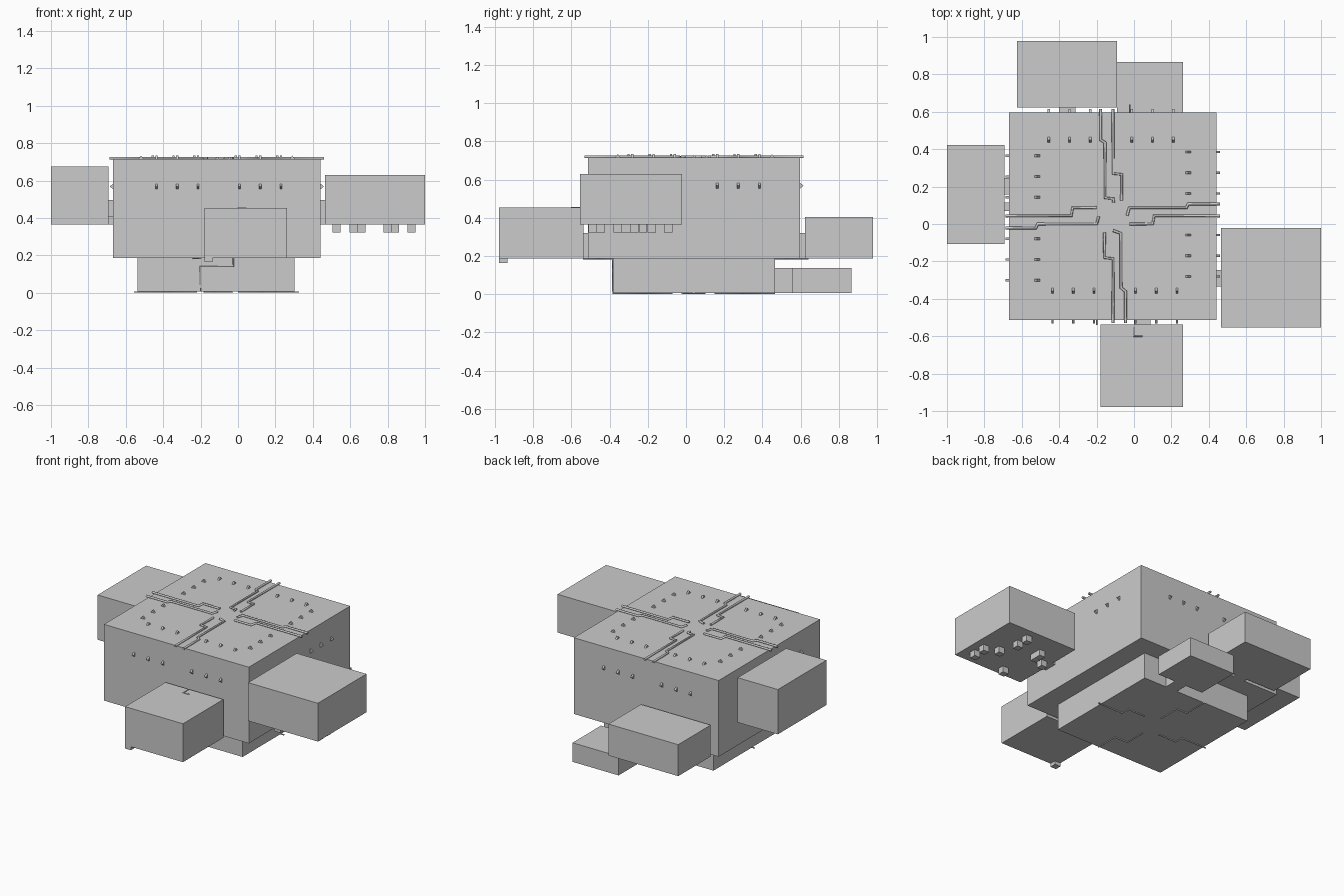
import bpy
import math


def box(name, x0, x1, y0, y1, z0, z1):
    v = [(x, y, z) for z in (z0, z1) for x, y in ((x0, y0), (x1, y0), (x1, y1), (x0, y1))]
    f = [(3, 2, 1, 0), (4, 5, 6, 7), (0, 1, 5, 4), (1, 2, 6, 5), (2, 3, 7, 6), (3, 0, 4, 7)]
    me = bpy.data.meshes.new(name)
    me.from_pydata(v, [], f)
    ob = bpy.data.objects.new(name, me)
    bpy.context.collection.objects.link(ob)
    return ob


def pipe(name, pts, r):
    cu = bpy.data.curves.new(name, 'CURVE')
    cu.dimensions = '3D'
    cu.bevel_depth = r
    cu.bevel_resolution = 1
    cu.use_fill_caps = True
    sp = cu.splines.new('POLY')
    sp.points.add(len(pts) - 1)
    for p, co in zip(sp.points, pts):
        p.co = (*co, 1)
    ob = bpy.data.objects.new(name, cu)
    bpy.context.collection.objects.link(ob)
    bpy.ops.object.select_all(action='DESELECT')
    ob.select_set(True)
    bpy.context.view_layer.objects.active = ob
    bpy.ops.object.convert(target='MESH')


def flat(pts, z):
    return [(x, y, z) for x, y in pts]


def nub(name, origin, along, out, side):
    # small triangular wedge: profile in along/out, extruded along side
    def at(a, o, s):
        return tuple(origin[i] + a * along[i] + o * out[i] + s * side[i] for i in range(3))
    v = [at(a, o, s) for s in (-0.006, 0.006)
         for a, o in ((-0.016, -0.002), (0.016, -0.002), (0, 0.018))]
    me = bpy.data.meshes.new(name)
    me.from_pydata(v, [], [(0, 2, 1), (3, 4, 5), (0, 1, 4, 3), (1, 2, 5, 4), (2, 0, 3, 5)])
    ob = bpy.data.objects.new(name, me)
    bpy.context.collection.objects.link(ob)


X0, X1, Y0, Y1 = -0.668, 0.442, -0.513, 0.597
TOP = 0.715

# stacked core
box("upper_body", X0, X1, Y0, Y1, 0.362, TOP)
box("lower_body", X0, X1, Y0, Y1, 0.187, 0.362)
box("base_block", -0.537, 0.303, -0.382, 0.466, 0.006, 0.187)

# side modules and their connectors
box("right_module", 0.465, 1.0, -0.554, -0.022, 0.365, 0.63)
box("right_connector", X1, 0.465, -0.335, -0.245, 0.365, 0.497)
box("left_module", -1.0, -0.692, -0.108, 0.423, 0.365, 0.675)
box("left_connector", -0.692, X0, 0.158, 0.246, 0.365, 0.497)
box("left_small_connector", -0.692, X0, 0.07, 0.115, 0.365, 0.41)
box("front_module", -0.18, 0.263, -0.978, -0.537, 0.187, 0.453)
box("front_connector", 0.0, 0.088, -0.537, Y0, 0.187, 0.32)
box("front_foot", -0.18, -0.136, -0.978, -0.934, 0.163, 0.187)
box("back_module", -0.625, -0.09, 0.622, 0.978, 0.187, 0.405)
box("back_connector", -0.402, -0.312, Y1, 0.622, 0.187, 0.32)
box("back_low_module", -0.09, 0.263, 0.555, 0.866, 0.006, 0.138)
box("back_low_connector", 0.04, 0.13, 0.466, 0.555, 0.006, 0.138)

# feet under the right module
for x, y in ((0.928, -0.445), (0.928, -0.358), (0.84, -0.313), (0.66, -0.488), (0.8, -0.18),
             (0.8, -0.092), (0.618, -0.18), (0.618, -0.225), (0.527, -0.27)):
    box("module_foot", x - 0.022, x + 0.022, y - 0.022, y + 0.022, 0.323, 0.366)

# jogged pipes on the roof
roof = [
    [(-0.178, 0.615), (-0.178, 0.45), (-0.155, 0.435), (-0.155, 0.14), (-0.11, 0.135), (-0.11, 0.115)],
    [(-0.112, 0.615), (-0.112, 0.27), (-0.066, 0.265), (-0.066, 0.125)],
    [(0.46, 0.107), (0.29, 0.107), (0.28, 0.087), (-0.025, 0.087), (-0.037, 0.045)],
    [(0.46, 0.044), (0.108, 0.044), (0.1, 0.0), (-0.025, 0.0)],
    [(-0.687, 0.044), (-0.335, 0.044), (-0.328, 0.087), (-0.2, 0.087)],
    [(-0.687, -0.022), (-0.525, -0.022), (-0.515, 0.0), (-0.2, 0.0), (-0.188, 0.042)],
    [(-0.158, -0.045), (-0.158, -0.18), (-0.112, -0.185), (-0.112, -0.53)],
    [(-0.112, -0.035), (-0.07, -0.05), (-0.07, -0.34), (-0.046, -0.36), (-0.046, -0.53)],
]
for p in roof:
    pipe("roof_pipe", flat(p, TOP + 0.004), 0.008)

# thin traces: under the base, under the body, on the front
bottom = [
    [(-0.555, 0.04), (-0.36, 0.04), (-0.36, -0.02), (-0.22, -0.02)],
    [(0.325, 0.04), (0.13, 0.04), (0.13, 0.1), (0.0, 0.1)],
    [(-0.18, 0.466), (-0.18, 0.3), (-0.1, 0.3), (-0.1, 0.15)],
    [(-0.03, -0.385), (-0.03, -0.22), (-0.13, -0.22), (-0.13, -0.07)],
]
for p in bottom:
    pipe("base_trace", flat(p, 0.004), 0.004)
for p in ([(-0.2, -0.54), (-0.2, -0.46), (-0.24, -0.46), (-0.24, -0.385)],
          [(-0.022, 0.64), (-0.022, 0.53), (-0.06, 0.53), (-0.06, 0.466)]):
    pipe("body_trace", flat(p, 0.185), 0.004)
pipe("front_trace", [(-0.203, -0.383, 0.008), (-0.203, -0.383, 0.14),
                     (-0.025, -0.383, 0.14), (-0.025, -0.383, 0.187)], 0.004)
pipe("module_trace", flat([(0, -0.54), (0, -0.6), (0.045, -0.6)], 0.453), 0.004)

# rows of small wedges on the roof edges and upper walls
X, Y, Z = (1, 0, 0), (0, 1, 0), (0, 0, 1)
cx, cy = (X0 + X1) / 2, (Y0 + Y1) / 2
for d in (-0.323, -0.212, -0.101, 0.121, 0.232, 0.343):
    nub("roof_nub", (cx + d, -0.357, TOP), Y, Z, X)
    nub("roof_nub", (cx - d, 0.45, TOP), Y, Z, X)
    nub("roof_nub", (0.29, cy + d, TOP), X, Z, Y)
    nub("roof_nub", (-0.518, cy - d, TOP), X, Z, Y)
    nub("wall_nub", (cx + d, Y0, 0.568), Z, (0, -1, 0), X)
    nub("wall_nub", (cx - d, Y1, 0.568), Z, Y, X)
    nub("wall_nub", (X1, cy + d, 0.568), Z, X, Y)
    nub("wall_nub", (X0, cy - d, 0.568), Z, (-1, 0, 0), Y)
